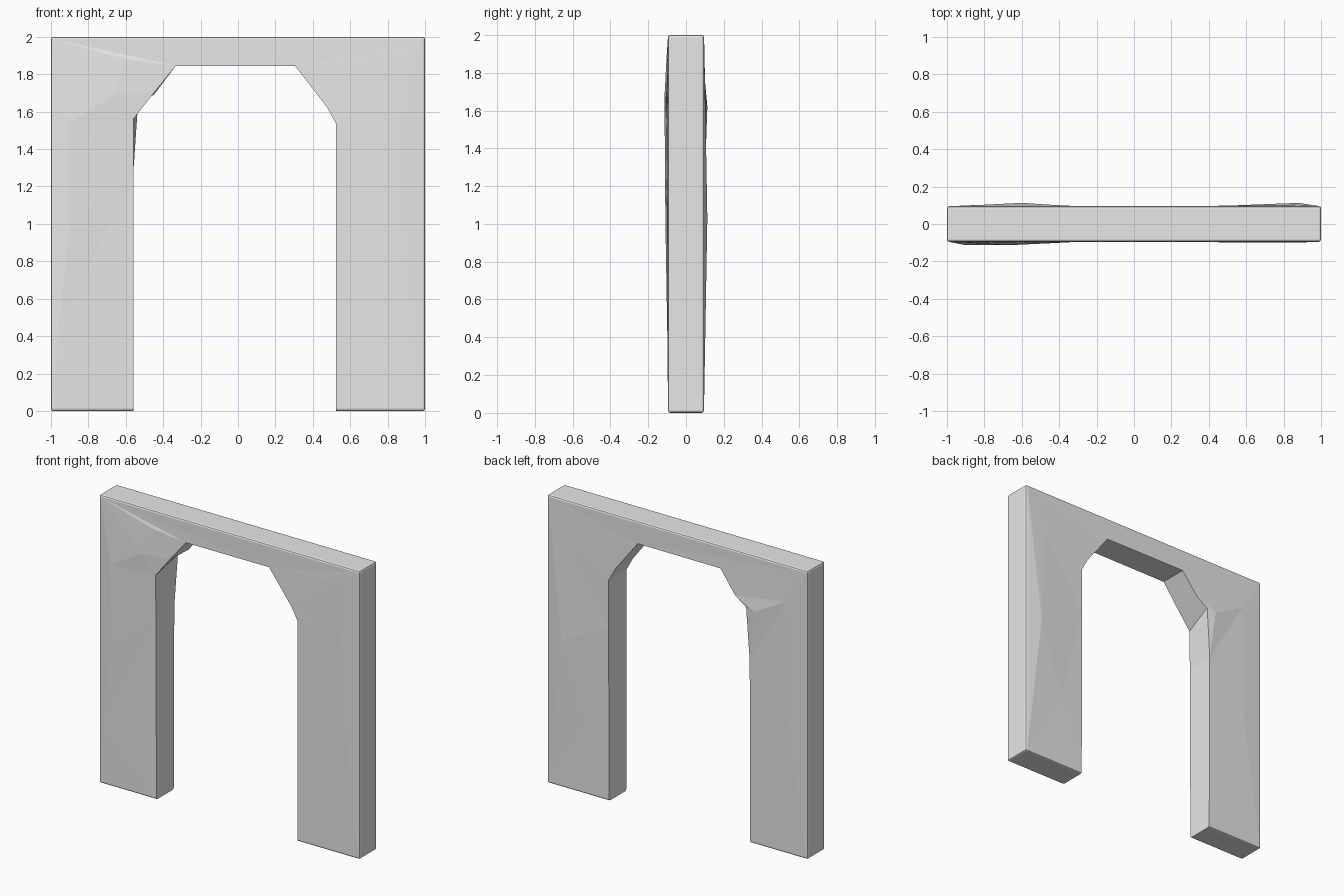
import bpy
import bmesh
from mathutils import Vector
from mathutils.geometry import delaunay_2d_cdt

cube = bpy.data.objects.get("Cube")
if cube:
    bpy.data.objects.remove(cube, do_unlink=True)

HALF = 0.095  # half thickness of the slab

stone = bpy.data.materials.new("plain grey")
stone.use_nodes = True
grey = (0.8, 0.8, 0.8, 1)
stone.diffuse_color = grey
stone.node_tree.nodes["Principled BSDF"].inputs["Base Color"].default_value = grey


def outline(kink, shoulder):
    """Outer rectangle followed by the chamfered doorway, as (x, z, bulge)."""
    outer = [(-1, 0, 0), (-1, 2, 0), (1, 2, 0), (1, 0, 0)]
    left_jamb = [(0.525, 0, 0), (0.525, 1.2, 0.004), (0.525, 1.535, 0.004),
                 (0.475, 1.625, 0.003), (0.305, 1.845, 0)]
    right_jamb = [(-0.333, 1.845, 0.002), kink + (0.008,), shoulder + (0.01,),
                  (-0.56, 1.27, 0.006), (-0.56, 0, 0)]
    return outer + left_jamb + right_jamb


# Worn, slightly swollen spots on each face: x, z, bulge
front_spots = [(-0.6, 1.88, 0.008), (-0.66, 1.69, 0.018), (-0.9, 1.54, 0.018),
               (-0.9, 1.0, 0.014), (-0.96, 0.42, 0.004),
               (0.87, 1.88, 0.003), (0.86, 1.54, 0.005), (0.88, 1.0, 0.004)]
back_spots = [(0.88, 1.03, 0.018), (0.84, 1.7, 0.006), (0.7, 0.5, 0.004),
              (-0.6, 1.62, 0.018), (-0.84, 1.75, 0.006), (-0.85, 0.95, 0.006)]


def add_panel(bm, rim, spots, side):
    """Triangulated face of the slab; returns its rim vertices in order."""
    points = rim + spots
    flat = [Vector((x, z)) for x, z, _ in points]
    result = delaunay_2d_cdt(flat, [], [list(range(len(rim)))], 1, 1e-5)
    made = [None] * len(points)
    verts = []
    for co, origins in zip(result[0], result[3]):
        bulge = points[origins[0]][2] if origins else 0
        v = bm.verts.new((co.x, side * (HALF + bulge), co.y))
        verts.append(v)
        for i in origins:
            made[i] = v
    for tri in result[2]:
        bm.faces.new([verts[i] for i in tri])
    return made[:len(rim)]


bm = bmesh.new()
front = add_panel(bm, outline((-0.45, 1.70), (-0.56, 1.56)), front_spots, -1)
back = add_panel(bm, outline((-0.45, 1.69), (-0.535, 1.635)), back_spots, 1)

# Join both faces around the outside and through the doorway
count = len(front)
for i in range(count):
    j = (i + 1) % count
    bm.faces.new((front[i], front[j], back[j], back[i]))
bmesh.ops.recalc_face_normals(bm, faces=bm.faces)

# Soften the outer corners and feet, leaving the doorway crisp
outer = set(front[:5] + back[:5] + [front[-1], back[-1]])
crisp = [{front[4], back[4]}, {front[-1], back[-1]}]
soft = [e for e in bm.edges
        if set(e.verts) <= outer and set(e.verts) not in crisp
        and e.calc_face_angle(0) > 1]
bmesh.ops.bevel(bm, geom=soft, offset=0.012, segments=2, profile=0.5,
                affect='EDGES', clamp_overlap=True)

mesh = bpy.data.meshes.new("doorway_arch")
bm.to_mesh(mesh)
bm.free()
mesh.materials.append(stone)
arch = bpy.data.objects.new("doorway_arch", mesh)
bpy.context.collection.objects.link(arch)
